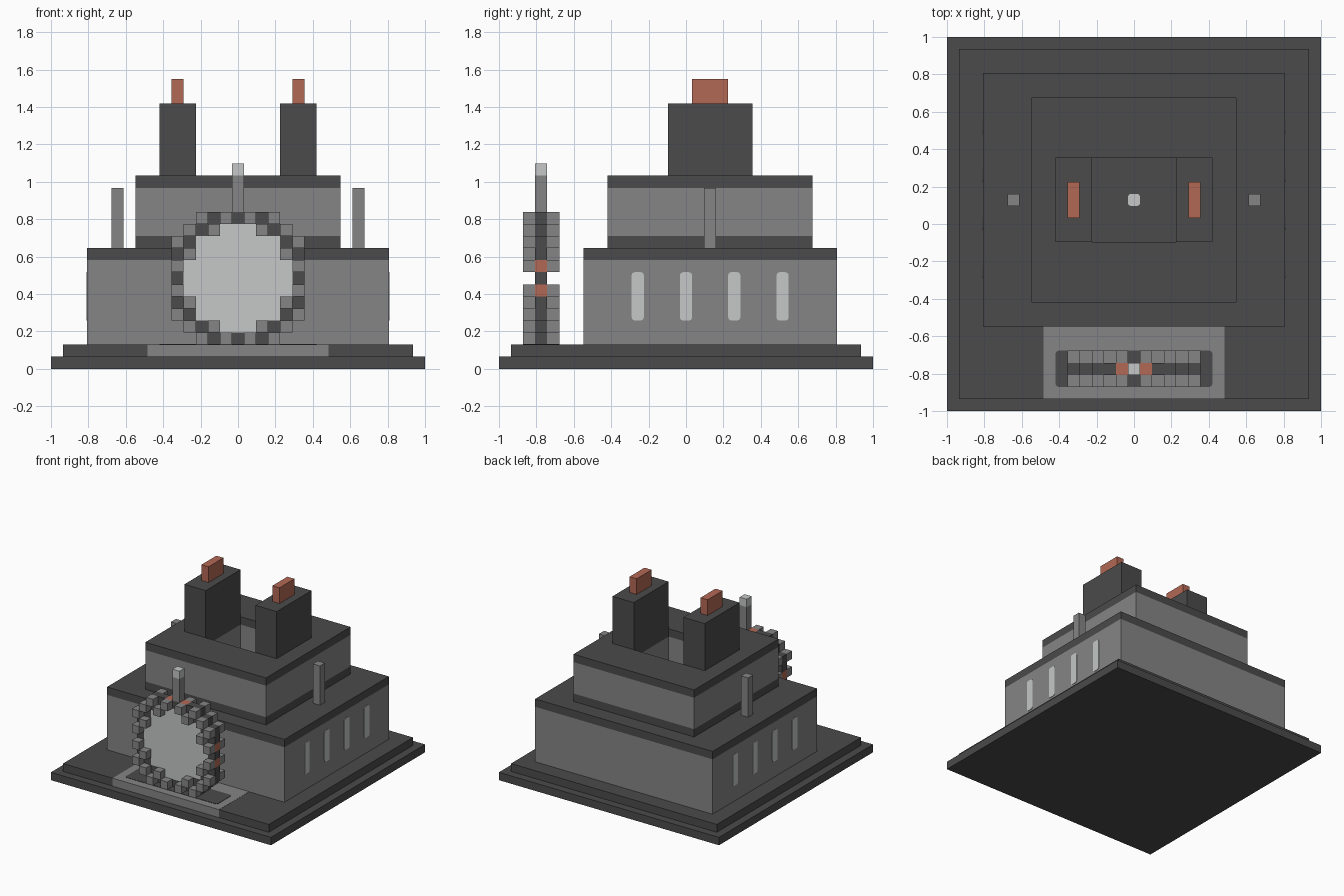
import bpy, bmesh
from mathutils import Vector

cube = bpy.data.objects.get("Cube")
if cube:
    bpy.data.objects.remove(cube, do_unlink=True)

U = 2 / 31      # one block
THIN = 0.06     # thickness of flush plates, in blocks


def material(name, rgb):
    m = bpy.data.materials.new(name)
    m.use_nodes = True
    m.diffuse_color = (*rgb, 1)
    bsdf = m.node_tree.nodes["Principled BSDF"]
    bsdf.inputs["Base Color"].default_value = (*rgb, 1)
    bsdf.inputs["Roughness"].default_value = 0.9
    return m


DARK = material("dark_stone", (0.07, 0.07, 0.07))
GREY = material("grey_stone", (0.235, 0.235, 0.235))
LIGHT = material("pale_glow", (0.56, 0.58, 0.57))
RUST = material("rust_red", (0.45, 0.14, 0.09))


def add_box(bm, lo, hi):
    lo, hi = Vector(lo), Vector(hi)
    made = bmesh.ops.create_cube(bm, size=1)["verts"]
    for v in made:
        v.co = [((a + b) / 2 + c * (b - a)) * U for a, b, c in zip(lo, hi, v.co)]


def finish(name, bm, mat):
    mesh = bpy.data.meshes.new(name)
    bm.to_mesh(mesh)
    bm.free()
    mesh.materials.append(mat)
    ob = bpy.data.objects.new(name, mesh)
    bpy.context.collection.objects.link(ob)
    return ob


def box(name, mat, x, y, z, round_axis=None):
    """Box from (low, high) ranges in blocks, optionally rounded about one axis."""
    bm = bmesh.new()
    add_box(bm, *zip(x, y, z))
    if round_axis is not None:
        def along(e):
            d = (e.verts[0].co - e.verts[1].co).normalized()
            return abs(d[round_axis]) > 0.9
        bmesh.ops.bevel(bm, geom=[e for e in bm.edges if along(e)], offset=0.25 * U,
                        segments=3, profile=0.5, affect='EDGES')
    return finish(name, bm, mat)


def blocks(name, mat, cells):
    """Many unit blocks, given by their centres."""
    bm = bmesh.new()
    for c in cells:
        c = Vector(c)
        half = Vector((0.5, 0.5, 0.5))
        add_box(bm, c - half, c + half)
    return finish(name, bm, mat)


def span(half):
    return (-half, half)


# Stepped plinth and entrance paving
box("plinth", DARK, span(15.5), span(15.5), (0, 1))
box("plinth_step", DARK, span(14.5), span(14.5), (1, 2))
box("entrance_paving", GREY, span(7.5), (-14.52, -8.5), (1, 2.02))
box("ring_floor_mark", DARK, span(6.5), (-13.5, -10.5), (2, 2 + THIN), round_axis=2)

# Lower storey
box("lower_walls", GREY, span(12.5), (-8.5, 12.5), (2, 9))
box("lower_roof", DARK, span(12.5), (-8.5, 12.5), (9, 10))

# Upper storey, with an open shaft between the towers
upper_y, shaft_y = (-6.5, 10.5), (-1.5, 5.5)
box("upper_foot", DARK, span(8.5), upper_y, (10, 11))
shaft = [box("upper_walls", GREY, span(8.5), upper_y, (11, 15)),
         box("upper_roof", DARK, span(8.5), upper_y, (15, 16))]
cutter = box("shaft_cutter", DARK, span(3.5), shaft_y, (10.5, 17))
cutter.hide_render = True
for ob in shaft:
    mod = ob.modifiers.new("shaft", 'BOOLEAN')
    mod.operation = 'DIFFERENCE'
    mod.solver = 'EXACT'
    mod.object = cutter
    bpy.context.view_layer.objects.active = ob
    bpy.ops.object.modifier_apply(modifier=mod.name)
bpy.data.objects.remove(cutter, do_unlink=True)
box("shaft_lamp", LIGHT, span(0.5), (1.5, 2.5), (11, 11 + THIN), round_axis=2)

# Mirrored towers, roof posts and side windows
for side, s in (("left", 1), ("right", -1)):
    def mirrored(a, b):
        return tuple(sorted((s * a, s * b)))
    box(side + "_tower", DARK, mirrored(3.5, 6.5), shaft_y, (16, 22))
    box(side + "_tower_cap", RUST, mirrored(4.5, 5.5), (0.5, 3.5), (22, 24))
    box(side + "_roof_post", GREY, mirrored(9.5, 10.5), (1.5, 2.5), (10, 15))
    for n in range(4):
        y = 4 * n - 4
        box(f"{side}_window_{n + 1}", LIGHT, mirrored(12.5, 12.5 + THIN),
            (y - 0.5, y + 0.5), (4, 8), round_axis=0)

# Round gate: a core ring, raised checker blocks front and back, pale disc
RING_Y, RING_Z = -12, 7.5
core, accents, raised, disc = [], [], [], []
for i in range(-5, 6):
    for j in range(-5, 6):
        big, small = max(abs(i), abs(j)), min(abs(i), abs(j))
        in_ring = (big == 5 and small <= 3) or (big == 4 and small >= 2)
        if in_ring:
            accent = big == 5 and small == 1
            (accents if accent else core).append((i, RING_Y, j + RING_Z))
            if (i + j) % 2 == 0:
                raised += [(i, RING_Y + d, j + RING_Z) for d in (-1, 1)]
        elif big <= 4:
            disc.append((i, j))
blocks("gate_core", DARK, core)
blocks("gate_accents", RUST, accents)
blocks("gate_raised_blocks", GREY, raised)

# Disc as one strip per row, welded into a clean sheet
bm = bmesh.new()
for j in range(-4, 5):
    reach = max(i for i, row in disc if row == j) + 0.5
    add_box(bm, (-reach, RING_Y - 0.5, j + RING_Z - 0.5), (reach, RING_Y + 0.5, j + RING_Z + 0.5))
finish("gate_disc", bm, LIGHT)

# Beacon on top of the gate
box("beacon_post", GREY, span(0.5), (-12.5, -11.5), (13, 16))
box("beacon_light", LIGHT, span(0.5), (-12.5, -11.5), (16, 17))
